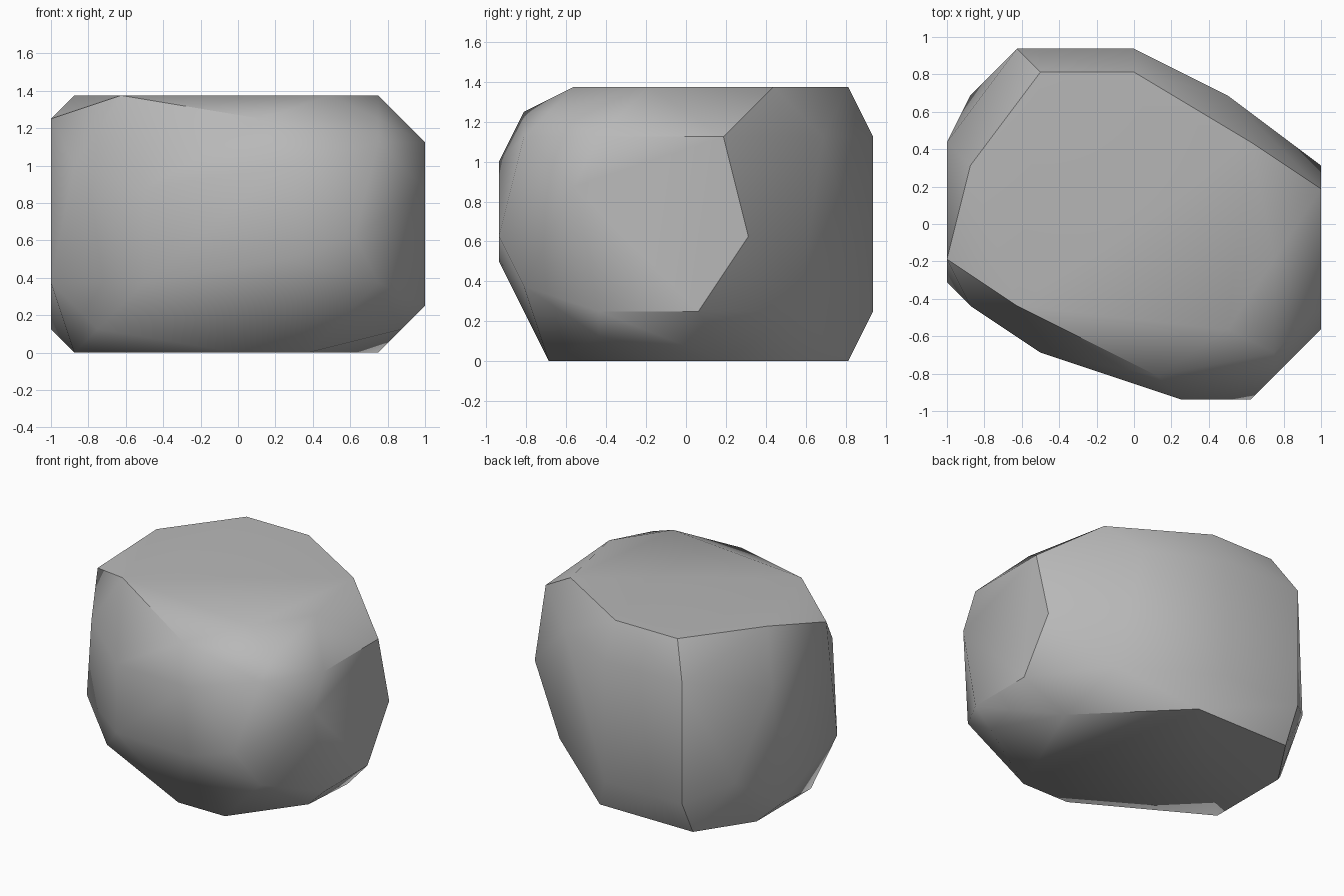
import bpy
import bmesh
from math import radians

default_cube = bpy.data.objects.get("Cube")
if default_cube:
    bpy.data.objects.remove(default_cube, do_unlink=True)

# Chiselled corners of the boulder, level by level, on a coarse carving grid
GRID_STEP = 0.125
BACK_OFFSET = -0.0625
crown = {
    11: [(-4, 7), (0, 7), (5, 4), (6, -1), (4, -4), (-5, -3), (-7, 3)],
    10: [(-8, -1), (1, -6), (6, -5)],
}
shoulder = {
    9: [(8, -3), (8, 2), (4, 6), (0, 8), (-5, 8), (6, -6)],
    8: [(2, -7), (-7, -3), (-8, 4)],
    7: [(8, -4), (-4, -5)],
}
belly = {
    5: [(8, 3), (5, -7)],
    4: [(2, -7)],
    3: [(-8, -2), (6, -6), (-7, 6), (-4, -5)],
}
foot = {
    2: [(8, 1), (8, -3), (0, 8), (-5, 8), (5, 5)],
    1: [(7, -3), (-6, -3), (-8, 3)],
    0: [(6, 2), (1, 7), (-5, 7), (-7, 4), (-7, -1), (0, -5), (3, -5)],
}


def make_material(name, color):
    material = bpy.data.materials.new(name)
    material.use_nodes = True
    material.diffuse_color = color
    shader = next(node for node in material.node_tree.nodes
                  if node.type == 'BSDF_PRINCIPLED')
    shader.inputs["Base Color"].default_value = color
    shader.inputs["Roughness"].default_value = 0.9
    return material


def add_corners(bm, band):
    for level, corners in band.items():
        for column, row in corners:
            bm.verts.new((column * GRID_STEP,
                          row * GRID_STEP + BACK_OFFSET,
                          level * GRID_STEP))


def build_boulder(name, bands, material):
    bm = bmesh.new()
    for band in bands:
        add_corners(bm, band)

    # Wrap the corners in a tight skin and drop whatever lies inside it
    bmesh.ops.convex_hull(bm, input=bm.verts[:])
    loose = [vert for vert in bm.verts if not vert.link_faces]
    bmesh.ops.delete(bm, geom=loose, context='VERTS')

    # Merge flat neighbours into clean facets
    bmesh.ops.dissolve_limit(bm, angle_limit=radians(1),
                             verts=bm.verts[:], edges=bm.edges[:])
    bmesh.ops.recalc_face_normals(bm, faces=bm.faces[:])

    mesh = bpy.data.meshes.new(name)
    bm.to_mesh(mesh)
    bm.free()
    mesh.materials.append(material)
    boulder = bpy.data.objects.new(name, mesh)
    bpy.context.collection.objects.link(boulder)
    return boulder


stone_grey = make_material("stone grey", (0.48, 0.48, 0.48, 1.0))
boulder = build_boulder("boulder", [crown, shoulder, belly, foot], stone_grey)

# Soft shading across shallow facets, crisp ridges elsewhere
bpy.ops.object.select_all(action='DESELECT')
boulder.select_set(True)
bpy.context.view_layer.objects.active = boulder
bpy.ops.object.shade_smooth_by_angle(angle=radians(40))
